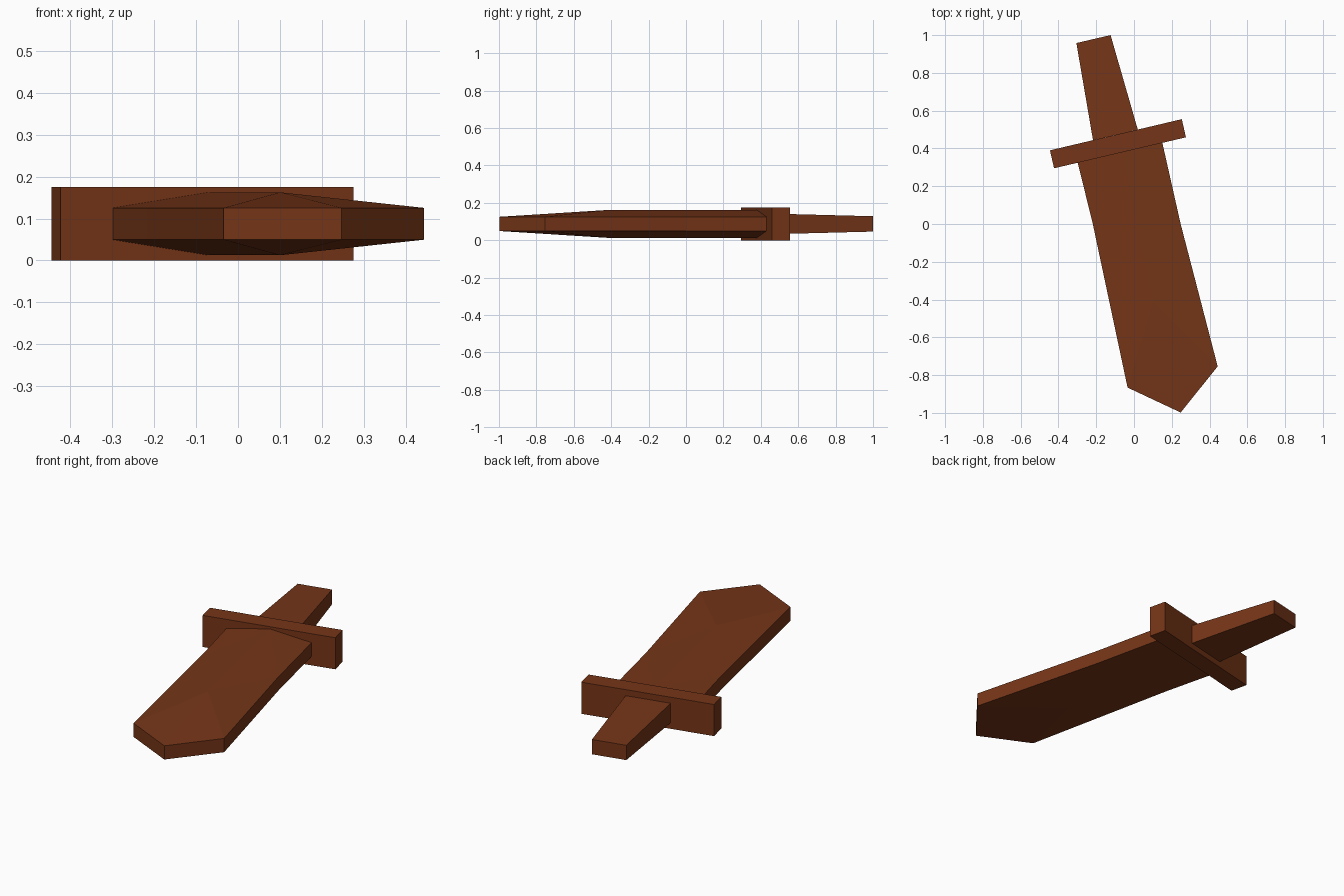
import bpy, bmesh

if "Cube" in bpy.data.objects:
    bpy.data.objects.remove(bpy.data.objects["Cube"])

MID = 0.0875  # the sword is symmetric about this height

wood = bpy.data.materials.new("brown_wood")
wood.diffuse_color = (0.18, 0.036, 0.009, 1)
wood.use_nodes = True
wood.node_tree.nodes["Principled BSDF"].inputs["Base Color"].default_value = wood.diffuse_color


def slab(name, outline, ridge=(), panels=None, end=None):
    """Closed slab mirrored about MID. Points are (x, y, half thickness).
    panels: top faces as index lists; end: top indices of a peaked end wall."""
    pts = list(outline) + list(ridge)
    n = len(outline)
    panels = panels or [list(range(n))]
    bm = bmesh.new()
    top = [bm.verts.new((x, y, MID + h)) for x, y, h in pts]
    low = [bm.verts.new((x, y, MID - h)) for x, y, h in pts]
    for p in panels:
        bm.faces.new([top[i] for i in p])
        bm.faces.new([low[i] for i in reversed(p)])
    for i in range(n):
        j = (i + 1) % n
        if end and {i, j} == {end[0], end[-1]}:
            bm.faces.new([top[k] for k in end] + [low[k] for k in reversed(end)])
        else:
            bm.faces.new((top[i], top[j], low[j], low[i]))
    bmesh.ops.recalc_face_normals(bm, faces=bm.faces)
    me = bpy.data.meshes.new(name)
    bm.to_mesh(me)
    bm.free()
    me.materials.append(wood)
    ob = bpy.data.objects.new(name, me)
    bpy.context.collection.objects.link(ob)
    return ob


# blade: thin edge all round, rising to a central ridge
E = 0.038
blade_edge = [(x, y, E) for x, y in (
    (-0.298, 0.325), (-0.218, 0.0), (-0.034, -0.866), (0.247, -0.998),
    (0.443, -0.754), (0.247, 0.0), (0.15, 0.43))]
blade_ridge = [(-0.07, 0.379, 0.075), (0.10, -0.41, 0.075)]
slab("blade", blade_edge, blade_ridge,
     panels=[[0, 1, 7], [1, 8, 7], [1, 2, 8], [2, 3, 8], [3, 4, 8],
             [4, 5, 8], [5, 7, 8], [5, 6, 7]],
     end=[6, 7, 0])

# crossguard
slab("crossguard", [(x, y, 0.0875) for x, y in (
    (-0.445, 0.39), (-0.423, 0.295), (0.275, 0.459), (0.253, 0.555))])

# handle, tapering to the pommel end
slab("handle", [(-0.305, 0.958, 0.041), (-0.217, 0.444, 0.054),
                (0.02, 0.500, 0.054), (-0.124, 1.0, 0.041)])
